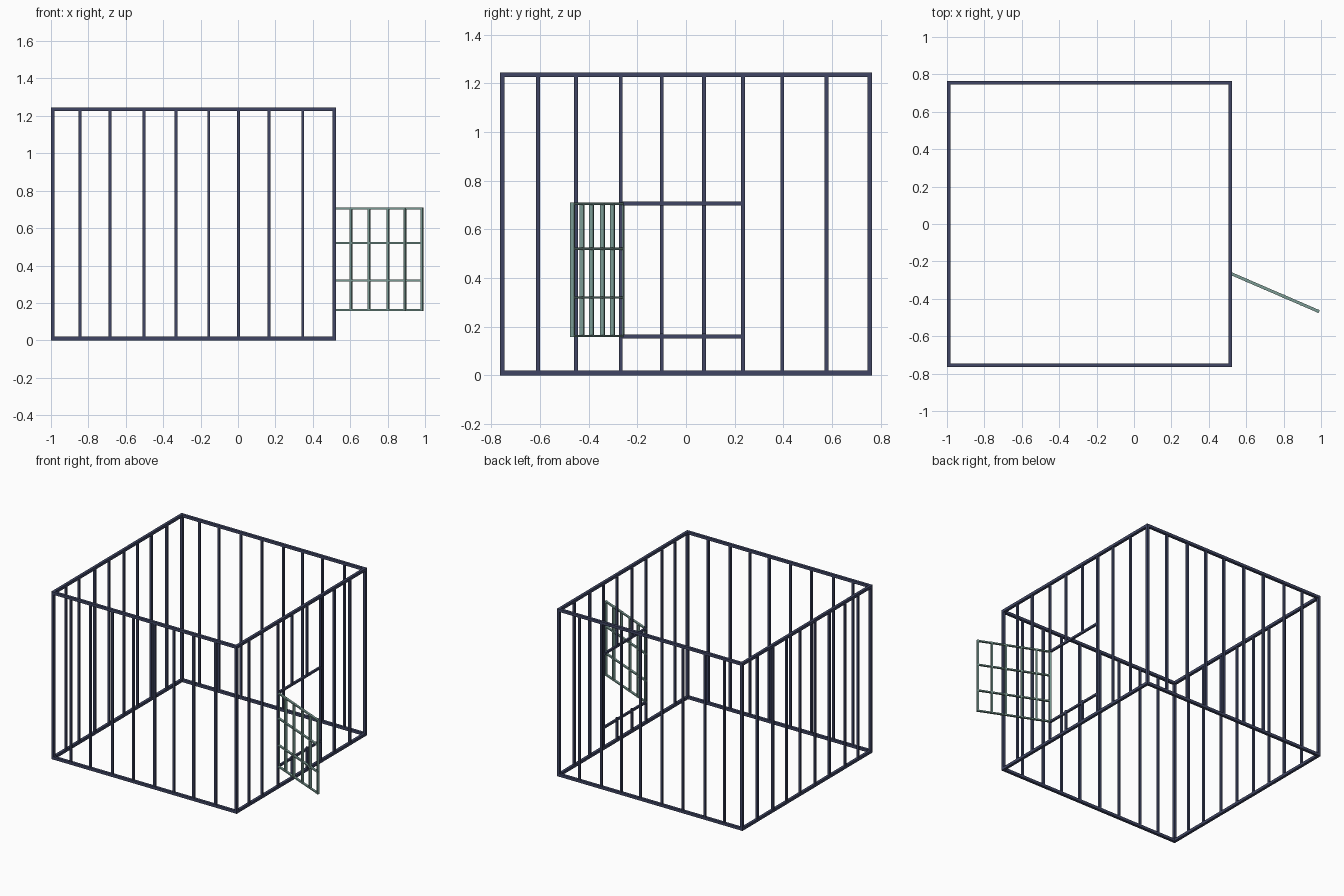
import bpy, bmesh, math
from mathutils import Matrix, Vector

if "Cube" in bpy.data.objects:
    bpy.data.objects.remove(bpy.data.objects["Cube"])

def material(name, rgb):
    m = bpy.data.materials.new(name)
    m.diffuse_color = (*rgb, 1)
    m.use_nodes = True
    m.node_tree.nodes["Principled BSDF"].inputs["Base Color"].default_value = m.diffuse_color
    return m

NAVY = material("dark navy metal", (0.05, 0.06, 0.125))
TEAL = material("grey teal metal", (0.20, 0.335, 0.30))

def bars(name, boxes, mat, matrix=Matrix()):
    """One object made of boxes given as (centre, size)."""
    bm = bmesh.new()
    for c, s in boxes:
        bmesh.ops.create_cube(bm, size=1, matrix=Matrix.Translation(Vector(c)) @ Matrix.Diagonal((*s, 1)))
    me = bpy.data.meshes.new(name)
    bm.to_mesh(me)
    bm.free()
    me.materials.append(mat)
    ob = bpy.data.objects.new(name, me)
    ob.matrix_world = matrix
    bpy.context.collection.objects.link(ob)

X0, X1, Y, H = -0.99, 0.515, 0.755, 1.245
R, B = 0.02, 0.015                      # rail and bar thickness
XM, XL = (X0 + X1) / 2, X1 - X0
XS = (-0.845, -0.685, -0.503, -0.332, -0.156, 0.003, 0.165, 0.346)
YS = (-0.608, -0.452, -0.268, -0.1, 0.074, 0.234, 0.395, 0.577)
LOW, HIGH = 0.16, 0.706                 # door opening heights

# Top and bottom frames
for name, z in (("bottom_frame", R / 2), ("top_frame", H - R / 2)):
    bars(name, [((XM, s * Y, z), (XL + R, R, R)) for s in (-1, 1)]
         + [((x, 0, z), (R, 2 * Y - R, R)) for x in (X0, X1)], NAVY)

# Corner posts
bars("corner_posts", [((x, s * Y, H / 2), (R, R, H - 2 * R)) for x in (X0, X1) for s in (-1, 1)], NAVY)

# Wall bars
zc, zl = H / 2, H - 2 * R
for name, s in (("front_bars", -1), ("back_bars", 1)):
    bars(name, [((x, s * Y, zc), (B, B, zl)) for x in XS], NAVY)
bars("left_bars", [((X0, y, zc), (B, B, zl)) for y in YS], NAVY)

# Right wall: bars crossing the opening are split above and below it
right = []
for y in YS:
    if -0.2 < y < 0.2:
        right.append(((X1, y, 0.095), (B, B, 0.16)))
        right.append(((X1, y, (HIGH + H - R) / 2), (B, B, H - R - HIGH)))
    else:
        right.append(((X1, y, zc), (B, B, zl)))
bars("right_bars", right, NAVY)
bars("door_opening_rails", [((X1, -0.016, z), (B, 0.504, B)) for z in (LOW, HIGH)], NAVY)

# Open door, modelled along its own x axis and swung out at the hinge
swing = Matrix.Translation((0.516, -0.264, 0)) @ Matrix.Rotation(math.atan2(-0.205, 0.475), 4, 'Z')
L = 0.516
zb, zt = 0.157, 0.71
bars("door_upright_bars", [((t, 0, (zb + zt) / 2), (0.011, 0.018, zt - zb))
                           for t in (0, 0.096, 0.201, 0.312, 0.41, 0.51)], TEAL, swing)
bars("door_cross_bars", [((L / 2 - 0.004, 0, z), (L + 0.008, 0.016, 0.009))
                         for z in (0.162, 0.32, 0.52, 0.705)], TEAL, swing)
